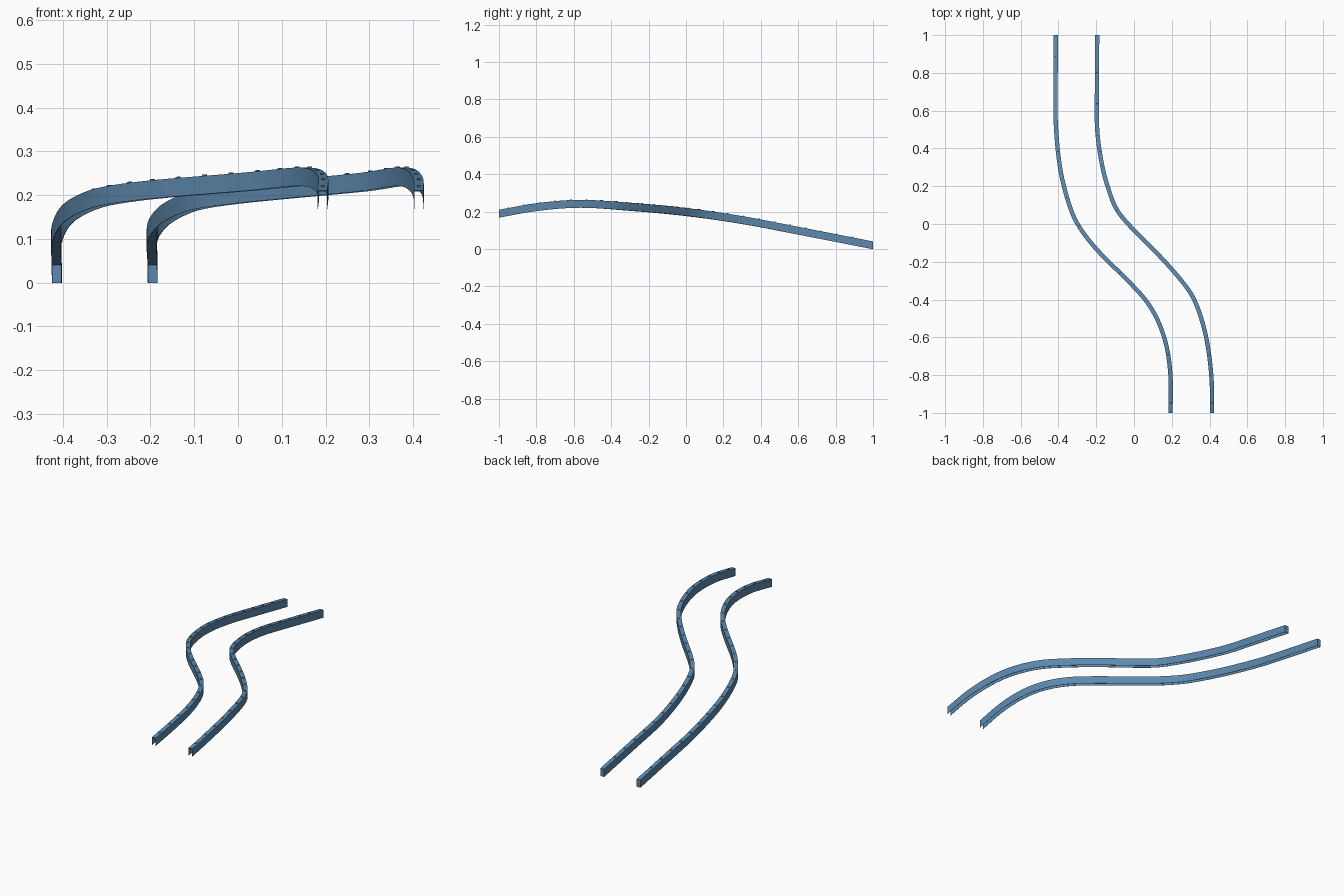
import bpy, bmesh
from mathutils import Vector, Matrix

if "Cube" in bpy.data.objects:
    bpy.data.objects.remove(bpy.data.objects["Cube"])

W, H, N = 0.0225, 0.042, 64      # channel width, channel depth, segments

# centre lines in plan (y, x), and height of the top face along y
LEFT = [(-1, .193), (-.82, .194), (-.66, .175), (-.524, .132), (-.413, .069), (-.317, -.016),
        (-.132, -.2), (-.005, -.296), (.106, -.344), (.29, -.39), (.53, -.414), (.75, -.415), (1, -.414)]
RIGHT = [(-1, .413), (-.85, .412), (-.688, .397), (-.53, .365), (-.38, .308), (-.265, .222),
         (-.143, .11), (-.01, -.022), (.074, -.09), (.175, -.132), (.317, -.17), (.503, -.195),
         (.75, -.196), (1, -.195)]
TOP = [(-1, .21), (-.8, .245), (-.57, .263), (-.3, .247), (0, .219), (.3, .176), (.6, .119), (1, .041)]


def smooth(table, y):
    """Cubic interpolation through a table of (y, value)."""
    n = len(table)

    def slope(i):
        a, b = table[max(i - 1, 0)], table[min(i + 1, n - 1)]
        return (b[1] - a[1]) / (b[0] - a[0])
    i = 0
    while i < n - 2 and y > table[i + 1][0]:
        i += 1
    (y0, v0), (y1, v1) = table[i], table[i + 1]
    d = y1 - y0
    t = (y - y0) / d
    return ((2*t**3 - 3*t**2 + 1) * v0 + (t**3 - 2*t**2 + t) * d * slope(i)
            + (3*t**2 - 2*t**3) * v1 + (t**3 - t**2) * d * slope(i + 1))


def frame(table, y):
    """Point, tangent and sideways vector on the top face."""
    def p(v):
        return Vector((smooth(table, v), v, smooth(TOP, v)))
    a, b = max(y - .01, -1), min(y + .01, 1)
    t = (p(b) - p(a)).normalized()
    return p(y), t, t.cross(Vector((0, 0, 1))).normalized()


def finish(bm, name, mat):
    bmesh.ops.recalc_face_normals(bm, faces=bm.faces)
    me = bpy.data.meshes.new(name)
    bm.to_mesh(me)
    bm.free()
    me.materials.append(mat)
    ob = bpy.data.objects.new(name, me)
    bpy.context.collection.objects.link(ob)
    return ob


def channel(name, table, mat):
    # inverted U channel, open below and at the front, capped at the back
    t = 0.0012
    w, i = W / 2, W / 2 - t
    profile = [(-w, -H), (-w, 0), (w, 0), (w, -H), (i, -H), (i, -t), (-i, -t), (-i, -H)]
    bm = bmesh.new()
    rings = []
    for k in range(N + 1):
        p, tan, side = frame(table, -1 + 2 * k / N)
        if k in (0, N):
            side = Vector((1, 0, 0))
        rings.append([bm.verts.new(p + side * u + Vector((0, 0, v))) for u, v in profile])
    for a, b in zip(rings, rings[1:]):
        for j in range(8):
            bm.faces.new((a[j], a[(j + 1) % 8], b[(j + 1) % 8], b[j]))
    bm.faces.new(rings[0])
    e = rings[-1]
    bm.faces.new(e)
    bm.faces.new((e[4], e[5], e[6], e[7]))
    ob = finish(bm, name, mat)
    bpy.ops.object.select_all(action='DESELECT')
    ob.select_set(True)
    bpy.context.view_layer.objects.active = ob
    bpy.ops.object.shade_smooth_by_angle()


def studs(name, table, mat):
    # small raised studs along the top face
    bm = bmesh.new()
    y = -.95
    while y < .97:
        p, tan, side = frame(table, y)
        up = side.cross(tan)
        m = Matrix((side, tan, up)).transposed().to_4x4()
        m.translation = p + up * .0012
        bmesh.ops.create_cube(bm, size=1, matrix=m @ Matrix.Diagonal((.008, .008, .004, 1)))
        y += .085 * tan.y
    finish(bm, name, mat)


blue = bpy.data.materials.new("rail_blue")
blue.diffuse_color = (.11, .25, .42, 1)
blue.use_nodes = True
blue.node_tree.nodes["Principled BSDF"].inputs["Base Color"].default_value = blue.diffuse_color
for label, table in (("left", LEFT), ("right", RIGHT)):
    channel(label + "_rail", table, blue)
    studs(label + "_rail_studs", table, blue)
